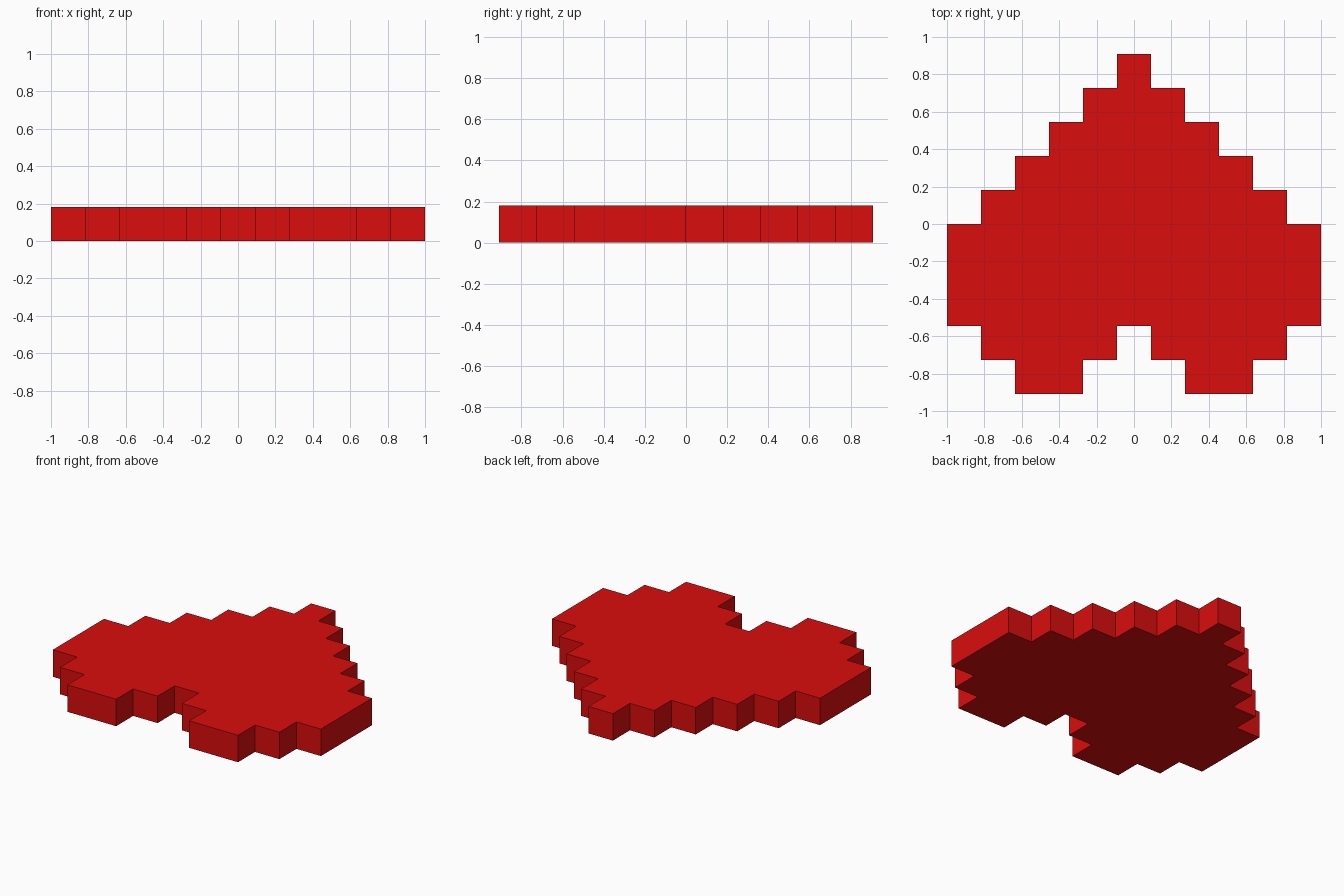
import bpy
import bmesh

if "Cube" in bpy.data.objects:
    bpy.data.objects.remove(bpy.data.objects["Cube"])

CELL = 2 / 11  # one pixel of the stepped heart; also its thickness

# Right half of the outline in cells, from the notch round to the tip
half = [(0.5, -3), (0.5, -4), (1.5, -4), (1.5, -5), (3.5, -5), (3.5, -4),
        (4.5, -4), (4.5, -3), (5.5, -3), (5.5, 0)]
for i in range(5):
    half += [(4.5 - i, i), (4.5 - i, i + 1)]
outline = half + [(-x, y) for x, y in reversed(half)]

# Extrude the outline into a flat slab
bm = bmesh.new()
base = bm.faces.new([bm.verts.new((x * CELL, y * CELL, 0)) for x, y in outline])
top = bmesh.ops.extrude_face_region(bm, geom=[base], use_keep_orig=True)
bmesh.ops.translate(bm, vec=(0, 0, CELL),
                    verts=[g for g in top["geom"] if isinstance(g, bmesh.types.BMVert)])
bmesh.ops.recalc_face_normals(bm, faces=bm.faces)

mesh = bpy.data.meshes.new("stepped_heart")
bm.to_mesh(mesh)
bm.free()

red = bpy.data.materials.new("red")
red.diffuse_color = (0.7, 0.004, 0.004, 1)
red.use_nodes = True
red.node_tree.nodes["Principled BSDF"].inputs["Base Color"].default_value = red.diffuse_color
mesh.materials.append(red)
heart = bpy.data.objects.new("stepped_heart", mesh)
bpy.context.collection.objects.link(heart)
